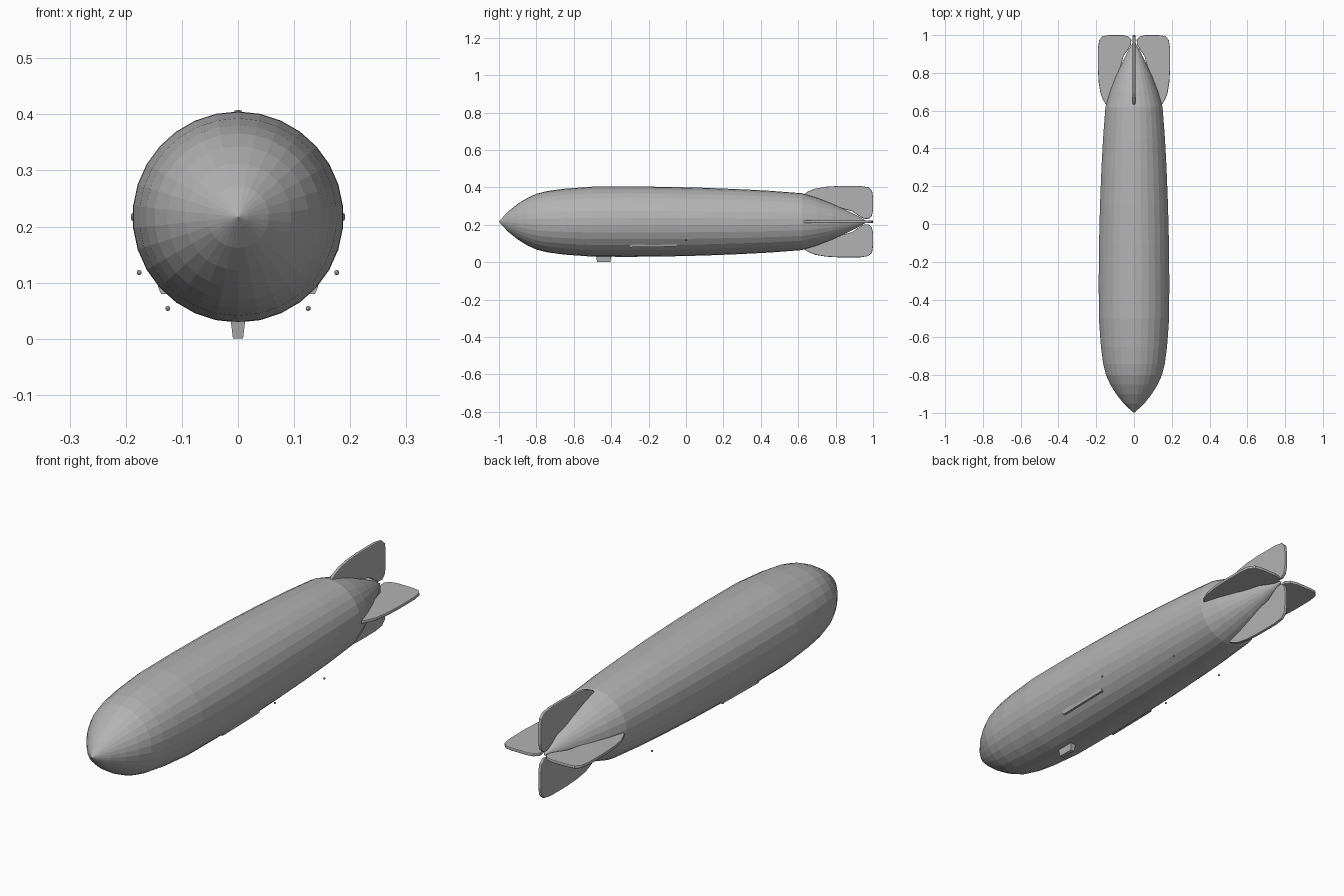
import bpy, bmesh, math
from mathutils import Matrix, Vector

cube = bpy.data.objects.get("Cube")
if cube:
    bpy.data.objects.remove(cube)

AXIS_Z = 0.217
SIDES = 30

grey = bpy.data.materials.new("airship grey")
grey.use_nodes = True
COLOUR = (0.45, 0.45, 0.45, 1)
grey.diffuse_color = COLOUR
grey.node_tree.nodes["Principled BSDF"].inputs["Base Color"].default_value = COLOUR


def finish(name, bm):
    bmesh.ops.recalc_face_normals(bm, faces=bm.faces)
    mesh = bpy.data.meshes.new(name)
    bm.to_mesh(mesh)
    bm.free()
    mesh.materials.append(grey)
    obj = bpy.data.objects.new(name, mesh)
    bpy.context.collection.objects.link(obj)
    return obj


def bevel(obj, width, segments=2):
    mod = obj.modifiers.new("rounded edges", "BEVEL")
    mod.width = width
    mod.segments = segments
    mod.limit_method = "ANGLE"
    mod.angle_limit = math.radians(50)


# Hull: faceted body of revolution along y, as (y, radius)
profile = [(-1, 0), (-0.985, 0.018), (-0.95, 0.055), (-0.9, 0.095), (-0.85, 0.126),
           (-0.8, 0.149), (-0.74, 0.164), (-0.65, 0.176), (-0.5, 0.187), (-0.3, 0.188),
           (-0.1, 0.186), (0.1, 0.181), (0.3, 0.173), (0.45, 0.165), (0.62, 0.152),
           (0.7, 0.128), (0.78, 0.097), (0.86, 0.06), (0.92, 0.03), (0.97, 0)]
bm = bmesh.new()
verts = [bm.verts.new((0, y, AXIS_Z + r)) for y, r in profile]
edges = [bm.edges.new(pair) for pair in zip(verts, verts[1:])]
bmesh.ops.spin(bm, geom=verts + edges, cent=(0, 0, AXIS_Z), axis=(0, 1, 0),
               angle=math.tau, steps=SIDES, use_merge=True)
bmesh.ops.remove_doubles(bm, verts=bm.verts, dist=0.0001)
finish("hull", bm)

# Tail fins: one outline, as (y, distance from axis), turned to four sides
outline = [(0.62, 0.14), (0.65, 0.16), (0.69, 0.177), (0.75, 0.187), (0.82, 0.191),
           (0.93, 0.191), (0.975, 0.184), (0.995, 0.165), (1, 0.13), (1, 0.06),
           (0.993, 0.03), (0.975, 0.014), (0.95, 0.016), (0.925, 0.03), (0.89, 0.055),
           (0.8, 0.08), (0.72, 0.11)]
HALF = 0.007
for i, side in enumerate(("upper", "left", "lower", "right")):
    bm = bmesh.new()
    face = bm.faces.new([bm.verts.new((-HALF, y, r)) for y, r in outline])
    new = bmesh.ops.extrude_face_region(bm, geom=[face])["geom"]
    moved = [v for v in new if isinstance(v, bmesh.types.BMVert)]
    bmesh.ops.translate(bm, verts=moved, vec=(2 * HALF, 0, 0))
    bm.transform(Matrix.Translation((0, 0, AXIS_Z)) @ Matrix.Rotation(i * math.pi / 2, 4, "Y"))
    bevel(finish(side + "_tail_fin", bm), 0.004)


def loft(name, sections):
    """Join equal cross-sections into a closed solid."""
    bm = bmesh.new()
    rings = [[bm.verts.new(p) for p in s] for s in sections]
    for a, b in zip(rings, rings[1:]):
        for k in range(len(a)):
            n = (k + 1) % len(a)
            bm.faces.new((a[k], a[n], b[n], b[k]))
    bm.faces.new(rings[0])
    bm.faces.new(rings[-1])
    return finish(name, bm)


# Control car below the bow
def car_section(z, w, front, back):
    return [(-w, front, z), (w, front, z), (w, back, z), (-w, back, z)]


loft("control_car", [car_section(0, 0.009, -0.475, -0.405),
                     car_section(0.05, 0.015, -0.485, -0.395)])

for side, s in (("left", 1), ("right", -1)):
    # Side gallery, tapering upwards to its front
    def gallery_section(y, low, high):
        return [(s * x, y, z) for x, z in ((0.115, low), (0.137, low), (0.143, high), (0.115, high))]

    loft(side + "_gallery", [gallery_section(-0.3, 0.08, 0.093),
                             gallery_section(-0.05, 0.084, 0.112)])

    # Small engine pods standing clear of the hull
    for name, x, y, z in (("middle", 0.176, 0, 0.118), ("rear", 0.125, 0.41, 0.054)):
        bm = bmesh.new()
        bmesh.ops.create_icosphere(bm, subdivisions=2, radius=0.0045,
                                   matrix=Matrix.Translation(Vector((s * x, y, z))))
        finish(f"{side}_{name}_engine_pod", bm)
